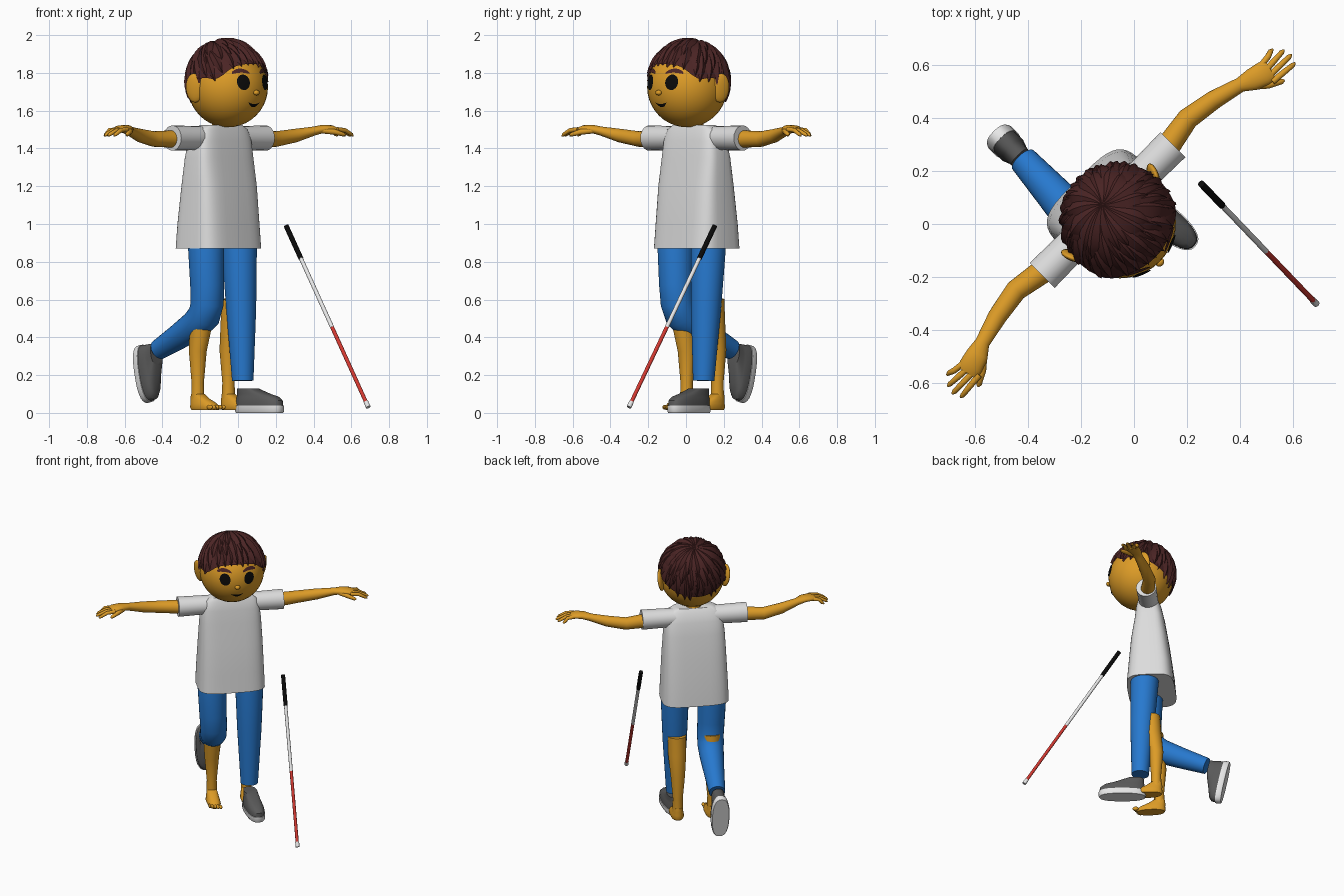
import bpy, bmesh, math, random
from mathutils import Vector, Matrix

if "Cube" in bpy.data.objects:
    bpy.data.objects.remove(bpy.data.objects["Cube"])

random.seed(4)
ID = Matrix.Identity(4)
# The figure is built facing -y, then turned to its walking direction
BODY = Matrix.Translation((-0.10, 0.053, 0)) @ Matrix.Rotation(math.radians(45), 4, 'Z')


def material(name, r, g, b):
    m = bpy.data.materials.new(name)
    m.diffuse_color = (r, g, b, 1)
    m.use_nodes = True
    m.node_tree.nodes["Principled BSDF"].inputs["Base Color"].default_value = m.diffuse_color
    return m


SKIN = material("skin", 0.72, 0.33, 0.02)
HAIR = material("dark_brown", 0.07, 0.018, 0.018)
SHIRT = material("light_grey", 0.72, 0.72, 0.72)
BLUE = material("blue", 0.02, 0.19, 0.62)
GREY = material("shoe_grey", 0.10, 0.10, 0.10)
WHITE = material("white", 0.8, 0.8, 0.8)
RED = material("red", 0.65, 0.04, 0.03)
BLACK = material("black", 0.003, 0.003, 0.003)


def add(name, verts, faces, mats, world=BODY, angle=40, recalc=True):
    me = bpy.data.meshes.new(name)
    me.from_pydata([tuple(v) for v in verts], [], faces)
    if recalc:
        bm = bmesh.new()
        bm.from_mesh(me)
        bmesh.ops.recalc_face_normals(bm, faces=bm.faces)
        bm.to_mesh(me)
        bm.free()
    for m in mats:
        me.materials.append(m)
    ob = bpy.data.objects.new(name, me)
    bpy.context.collection.objects.link(ob)
    ob.matrix_world = world
    if angle:
        bpy.ops.object.select_all(action='DESELECT')
        ob.select_set(True)
        bpy.context.view_layer.objects.active = ob
        bpy.ops.object.shade_smooth_by_angle(angle=math.radians(angle))
    return ob


def loft(name, rings, mats, world=BODY, angle=40):
    """Join equal rings into a closed skin."""
    n = len(rings[0])
    verts = [v for r in rings for v in r]
    faces = [(k * n + i, k * n + (i + 1) % n, (k + 1) * n + (i + 1) % n, (k + 1) * n + i)
             for k in range(len(rings) - 1) for i in range(n)]
    faces += [tuple(range(n))[::-1], tuple(range(len(verts) - n, len(verts)))]
    return add(name, verts, faces, mats, world, angle)


def tube(name, pts, radii, mat, ref=(0, 0, 1), n=20, world=BODY, angle=50):
    """Tube along points; a radius may be (along ref, across ref)."""
    P, rings = [Vector(p) for p in pts], []
    for i, p in enumerate(P):
        t = (P[min(i + 1, len(P) - 1)] - P[max(i - 1, 0)]).normalized()
        u = Vector(ref)
        u = (u - t * u.dot(t)).normalized()
        v = t.cross(u)
        ru, rv = radii[i] if isinstance(radii[i], tuple) else (radii[i], radii[i])
        rings.append([p + u * ru * math.cos(a) + v * rv * math.sin(a)
                      for a in (math.tau * k / n for k in range(n))])
    return loft(name, rings, [mat], world, angle)


def outline(z, a, b, cy=0.0, e=2.0, n=40):
    """Horizontal superellipse ring."""
    def s(c):
        return math.copysign(abs(c) ** (2 / e), c)
    return [Vector((a * s(math.cos(t)), cy + b * s(math.sin(t)), z))
            for t in (math.tau * k / n for k in range(n))]


def ball(name, loc, scale, mat, seg=24, rot=ID):
    bm = bmesh.new()
    bmesh.ops.create_uvsphere(bm, u_segments=seg, v_segments=seg // 2, radius=1)
    bmesh.ops.transform(bm, verts=bm.verts,
                        matrix=Matrix.Translation(loc) @ rot @ Matrix.Diagonal((*scale, 1)))
    verts = [v.co.copy() for v in bm.verts]
    faces = [[v.index for v in f.verts] for f in bm.faces]
    bm.free()
    return add(name, verts, faces, [mat], angle=60)


# Shirt body and sleeves
loft("shirt", [outline(z, a, b, cy, 4) for z, a, b, cy in (
    (0.87, 0.222, 0.157, 0.005), (1.0, 0.217, 0.146, 0.005), (1.2, 0.208, 0.124, 0.0),
    (1.35, 0.2, 0.1, 0.0), (1.44, 0.19, 0.085, -0.005), (1.5, 0.17, 0.066, -0.01),
    (1.525, 0.13, 0.05, -0.015))], [SHIRT])
for s, side in ((1, "left"), (-1, "right")):
    tube(side + "_sleeve", [(s * x, 0, 1.455) for x in (0.02, 0.2, 0.35)],
         [0.064, 0.064, 0.067], SHIRT)
    # Arm flowing into a flat palm
    tube(side + "_arm", [(s * 0.2, 0, 1.455), (s * 0.34, 0.01, 1.45), (s * 0.46, 0.03, 1.45),
         (s * 0.58, 0.01, 1.468), (s * 0.69, -0.02, 1.492), (s * 0.735, -0.038, 1.503),
         (s * 0.785, -0.053, 1.503), (s * 0.81, -0.06, 1.498)],
         [0.05, 0.046, 0.041, 0.036, (0.024, 0.028), (0.022, 0.042), (0.02, 0.046),
          (0.014, 0.04)], SKIN)
    # Fingers and thumb
    for i in range(4):
        f0, f1, tip = 0.026 + 0.024 * i, 0.012 + 0.032 * i, (0.872, 0.9, 0.908, 0.895)[i]
        tube(f"{side}_finger_{i + 1}", [(s * 0.785, -f0, 1.5), (s * 0.84, -(f0 + f1) / 2, 1.496),
             (s * (tip - 0.012), -f1, 1.474), (s * tip, -f1, 1.466)],
             [0.013, 0.012, 0.01, 0.004], SKIN, n=10)
    tube(side + "_thumb", [(s * 0.72, -0.055, 1.495), (s * 0.765, -0.095, 1.488),
         (s * 0.81, -0.122, 1.474), (s * 0.82, -0.126, 1.47)],
         [0.016, 0.015, 0.011, 0.004], SKIN, n=10)
    # Bare lower leg, foot and toes
    tube(side + "_bare_leg", [(s * 0.115, y, z) for y, z in (
         (0.01, 0.6), (0.02, 0.47), (0.045, 0.33), (0.045, 0.16), (0.045, 0.05))],
         [0.062, 0.06, 0.048, 0.033, 0.036], SKIN, ref=(1, 0, 0))
    loft(side + "_bare_foot", [outline(z, a, b, cy, 2.4, 24) for z, a, b, cy in (
        (0.015, 0.04, 0.09, -0.01), (0.03, 0.046, 0.098, -0.01), (0.05, 0.042, 0.085, 0.0),
        (0.075, 0.036, 0.058, 0.028), (0.1, 0.03, 0.038, 0.045))],
        [SKIN], BODY @ Matrix.Translation((s * 0.115, 0, 0)), 60)
    for i in range(5):
        ball(f"{side}_toe_{i + 1}", (s * (0.083 + 0.017 * i), -0.108 + 0.007 * i, 0.03),
             (0.012 - 0.001 * i, 0.022, 0.013), SKIN, 10)

# Trousers: straight leg and leg bent back at the knee
tube("left_trouser_leg", [(0.12, -0.025, 0.95), (0.122, -0.03, 0.87), (0.12, -0.045, 0.55),
     (0.117, -0.06, 0.17)], [0.09, 0.093, 0.08, 0.057], BLUE, ref=(1, 0, 0), n=28)
tube("right_trouser_leg", [(-0.125, -0.025, 0.95), (-0.125, -0.028, 0.87), (-0.12, -0.03, 0.68),
     (-0.115, -0.026, 0.58), (-0.112, 0.0, 0.515), (-0.107, 0.07, 0.465),
     (-0.1, 0.2, 0.405), (-0.092, 0.36, 0.335)],
     [0.09, 0.096, 0.09, 0.088, 0.087, 0.08, 0.068, 0.054], BLUE, ref=(1, 0, 0), n=28)


# Shoes with pale soles
def shoe(name, world):
    rows = ((0.0, 0.055, -0.152, 0.148), (0.008, 0.06, -0.158, 0.152), (0.038, 0.06, -0.158, 0.152),
            (0.038, 0.056, -0.153, 0.148), (0.065, 0.056, -0.15, 0.146), (0.085, 0.05, -0.125, 0.144),
            (0.1, 0.046, -0.07, 0.142), (0.13, 0.043, 0.02, 0.14))
    ob = loft(name, [outline(z, a, (y1 - y0) / 2, (y0 + y1) / 2, 2.5, 32)
                     for z, a, y0, y1 in rows], [GREY, WHITE], world)
    for p in ob.data.polygons:
        p.material_index = 1 if p.center.z < 0.0385 else 0


shoe("left_shoe", BODY @ Matrix.Translation((0.125, -0.175, 0.0))
     @ Matrix.Rotation(math.radians(5), 4, 'Z'))
shoe("right_shoe", BODY @ Matrix.Translation((-0.094, 0.485, 0.205))
     @ Matrix.Rotation(math.radians(78), 4, 'X'))

# Head, neck, ears and nose
HC, HR = Vector((0, -0.066, 1.725)), Vector((0.212, 0.212, 0.213))
ball("head", HC, HR, SKIN, 40)
tube("neck", [(0, -0.01, 1.46), (0, -0.03, 1.6)], [0.055, 0.05], SKIN, ref=(1, 0, 0))
ball("nose", (0, -0.28, 1.695), (0.018, 0.015, 0.014), SKIN, 16)
for s, side in ((1, "left"), (-1, "right")):
    ball(side + "_ear", (s * 0.215, -0.03, 1.72), (0.018, 0.048, 0.078), SKIN, 20,
         Matrix.Rotation(s * math.radians(-25), 4, 'Z') @ Matrix.Rotation(s * math.radians(8), 4, 'Y'))


def face_plate(name, x0, x1, low, high, mat, n=16, m=6):
    """Thin painted patch wrapped on the face between two height curves."""
    verts = []
    for i in range(n + 1):
        t = i / n
        x = x0 + (x1 - x0) * (1 - math.cos(math.pi * t)) / 2
        q = 2 * (x - x0) / (x1 - x0) - 1
        for j in range(m + 1):
            z = low(q) + (high(q) - low(q)) * j / m
            d = 1 - (x / HR.x) ** 2 - ((z - HC.z) / HR.z) ** 2
            verts.append((x, HC.y - HR.y * math.sqrt(max(d, 0)) - 0.005, z))
    w = m + 1
    faces = [(i * w + j, (i + 1) * w + j, (i + 1) * w + j + 1, i * w + j + 1)
             for i in range(n) for j in range(m)]
    add(name, verts, faces, [mat], recalc=False)


def arc(q):
    return math.sqrt(max(0, 1 - q * q))


for s, side in ((1, "left"), (-1, "right")):
    face_plate(side + "_eye", s * 0.08 - 0.034, s * 0.08 + 0.034,
               lambda q: 1.75 - 0.041 * arc(q), lambda q: 1.75 + 0.041 * arc(q), BLACK)
    face_plate(side + "_eyebrow", s * 0.083 - 0.045, s * 0.083 + 0.045,
               lambda q: 1.808 - 0.012 * q * q - 0.007 * arc(q),
               lambda q: 1.812 - 0.012 * q * q + 0.011 * arc(q), HAIR)
face_plate("mouth", -0.042, 0.042, lambda q: 1.618 + 0.026 * q * q,
           lambda q: 1.635 + 0.009 * q * q, BLACK)


# Hair: base cap plus layered tapering locks swept from the crown
def direction(az, pol):
    return Vector((math.sin(az) * math.sin(pol), -math.cos(az) * math.sin(pol), math.cos(pol)))


def hairline(az):
    c = math.cos(az)
    dip = 12 * math.exp(-((abs(az) - 1.05) / 0.3) ** 2)
    return math.radians(84 - 27 * c + 4 * c * c + dip)


HAIR_C = HC + Vector((0, 0, 0.008))
CROWN = direction(math.pi, math.radians(22))
cols, rows = 48, 14
verts = [HAIR_C + direction(a, hairline(a) * (0.02 + 0.94 * j / rows)) * 0.221
         for j in range(rows + 1) for a in (math.tau * i / cols - math.pi for i in range(cols))]
faces = [(j * cols + i, (j + 1) * cols + i, (j + 1) * cols + (i + 1) % cols, j * cols + (i + 1) % cols)
         for j in range(rows) for i in range(cols)] + [tuple(range(cols))]
add("hair_cap", verts, faces, [HAIR])

verts, faces = [], []
for count, t0, t1, r, width in ((28, 0.35, 1.0, 0.219, 0.036), (22, 0.15, 0.78, 0.226, 0.042),
                                (15, 0.0, 0.52, 0.236, 0.044)):
    for k in range(count):
        az = math.tau * (k + random.uniform(-0.25, 0.25)) / count - math.pi
        end_t, sweep, steps = t1 + random.uniform(-0.07, 0.06), random.uniform(0.15, 0.4), 7
        path = []
        for i in range(steps + 1):
            t = t0 + (end_t - t0) * i / steps
            a = az - sweep * (i / steps - 1) ** 2
            end = direction(a, hairline(az))
            path.append(CROWN.slerp(end, min(t, 1.0)) if t <= 1 else direction(az, hairline(az) * t))
        base = len(verts)
        for i, d in enumerate(path):
            f = i / steps
            tan = (path[min(i + 1, steps)] - path[max(i - 1, 0)]).normalized()
            side = tan.cross(d).normalized()
            w = width * (0.5 + 0.6 * math.sin(math.pi * min(f * 0.75 + 0.1, 1))) * (1 - f ** 4)
            c = HAIR_C + d * (r + 0.006 * f)
            ridge = 0.016 * (1 - f ** 3)
            verts += [c - side * w - d * 0.012, c + d * ridge, c + side * w - d * 0.006]
        for i in range(steps):
            b = base + 3 * i
            faces += [(b, b + 1, b + 4, b + 3), (b + 1, b + 2, b + 5, b + 4)]
add("hair_locks", verts, faces, [HAIR], angle=25, recalc=False)

# Walking cane in four coloured sections
TOP, BOTTOM = Vector((0.255, 0.152, 0.99)), Vector((0.69, -0.302, 0.03))
for name, a, b, r, mat in (("cane_handle", 0, 0.18, 0.0135, BLACK),
                           ("cane_upper_shaft", 0.18, 0.56, 0.011, WHITE),
                           ("cane_lower_shaft", 0.56, 0.97, 0.0105, RED),
                           ("cane_tip", 0.97, 1.0, 0.013, WHITE)):
    tube(name, [TOP.lerp(BOTTOM, a), TOP.lerp(BOTTOM, b)], [r, r], mat, ref=(1, 0, 0), n=14, world=ID)
